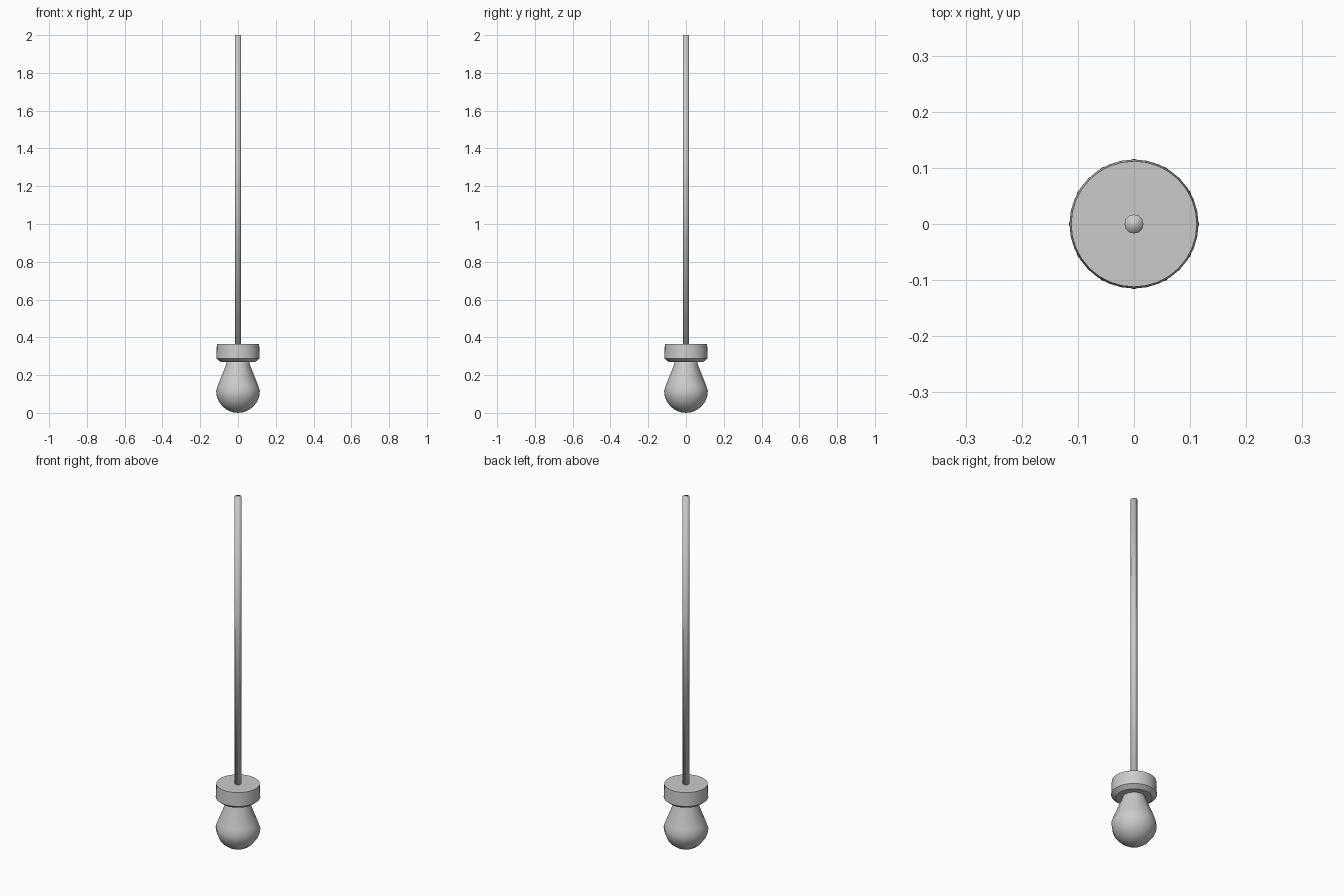
import bpy, bmesh, math

if "Cube" in bpy.data.objects:
    bpy.data.objects.remove(bpy.data.objects["Cube"])


def lathe(name, profile, sides, sharp_angle=None):
    """Revolve (radius, z) points around z; radius 0 makes a pole, open ends get a flat cap."""
    bm = bmesh.new()
    rings = []
    for r, z in profile:
        if r == 0:
            rings.append([bm.verts.new((0, 0, z))])
        else:
            rings.append([bm.verts.new((r * math.cos(math.tau * i / sides),
                                        r * math.sin(math.tau * i / sides), z))
                          for i in range(sides)])
    for a, b in zip(rings, rings[1:]):
        for i in range(sides):
            j = (i + 1) % sides
            if len(a) == 1:
                bm.faces.new((a[0], b[j], b[i]))
            elif len(b) == 1:
                bm.faces.new((a[i], a[j], b[0]))
            else:
                bm.faces.new((a[i], a[j], b[j], b[i]))
    for ring in (rings[0], rings[-1]):
        if len(ring) > 1:
            bm.faces.new(ring)
    bmesh.ops.recalc_face_normals(bm, faces=bm.faces)
    for f in bm.faces:
        f.smooth = True
    mesh = bpy.data.meshes.new(name)
    bm.to_mesh(mesh)
    bm.free()
    obj = bpy.data.objects.new(name, mesh)
    bpy.context.collection.objects.link(obj)
    if sharp_angle:
        bpy.ops.object.select_all(action='DESELECT')
        obj.select_set(True)
        bpy.context.view_layer.objects.active = obj
        bpy.ops.object.shade_smooth_by_angle(angle=math.radians(sharp_angle))
    return obj


# Bulb: round underside, straight taper up to a neck inside the socket
R = 0.116
bulb_profile = [(0, 0)]
for k in range(1, 7):
    a = math.radians(15 * k)
    bulb_profile.append((R * math.sin(a), R - R * math.cos(a)))
bulb_profile += [(0.106, 0.147), (0.063, 0.255), (0.056, 0.29)]
lathe("bulb", bulb_profile, 12)

# Socket: short drum with a chamfered lower edge
lathe("socket", [(0.092, 0.27), (0.115, 0.288), (0.112, 0.365)], 32, 30)

# Hanging cord
lathe("cord", [(0.017, 0.36), (0.017, 2.0)], 12)
